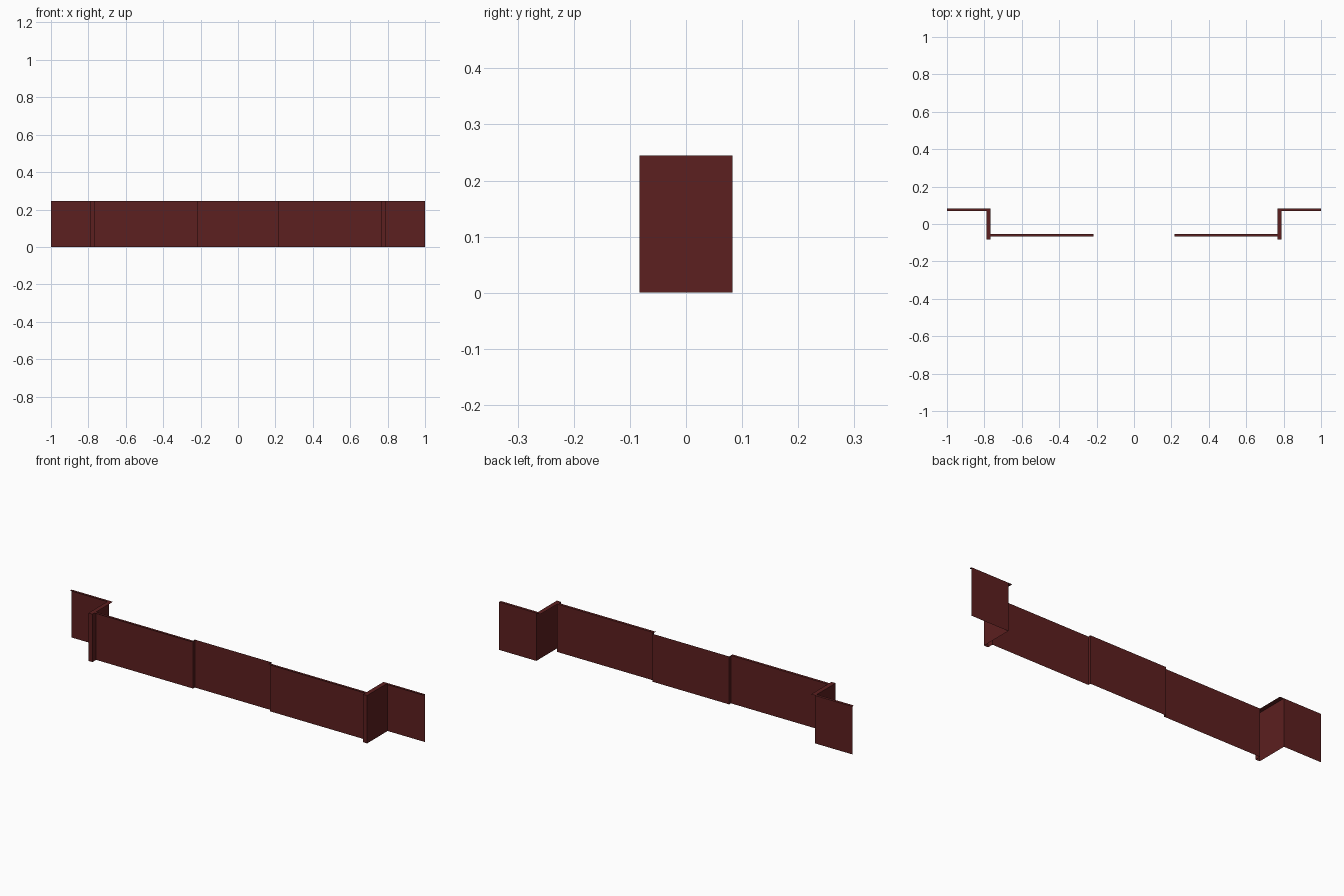
import bpy

if "Cube" in bpy.data.objects:
    bpy.data.objects.remove(bpy.data.objects["Cube"])

H = 0.245               # wall height
X_IN, X_OUT = 0.766, 0.789   # return post, inner and outer side
X_GAP = 0.217           # half width of the centre recess
Y_BACK, Y_FRONT = 0.083, -0.083
Y_PANEL, Y_CENTRE = -0.053, -0.039
TRIM = 0.0135           # depth of the top ledges

maroon = bpy.data.materials.new("dark maroon")
maroon.diffuse_color = (0.107, 0.014, 0.014, 1)
maroon.use_nodes = True
maroon.node_tree.nodes["Principled BSDF"].inputs["Base Color"].default_value = maroon.diffuse_color


def add_mesh(name, verts, faces):
    mesh = bpy.data.meshes.new(name)
    mesh.from_pydata(verts, [], faces)
    mesh.materials.append(maroon)
    obj = bpy.data.objects.new(name, mesh)
    bpy.context.collection.objects.link(obj)
    return obj


def sheet(name, plan):
    """Thin upright wall following a plan line."""
    n = len(plan)
    verts = [(x, y, z) for z in (0, H) for x, y in plan]
    add_mesh(name, verts, [(i, i + 1, i + 1 + n, i + n) for i in range(n - 1)])


def ledge(name, x0, x1, y0, y1):
    """Flat strip along the top of a wall."""
    x0, x1 = sorted((x0, x1))
    add_mesh(name, [(x0, y0, H), (x1, y0, H), (x1, y1, H), (x0, y1, H)],
             [(0, 1, 2, 3)])


# mirrored walls and top ledges on either side of the centre
for side, s in (("left", -1), ("right", 1)):
    sheet(side + "_outer_wing", [(s, Y_BACK), (s * X_OUT, Y_BACK)])
    sheet(side + "_return_post", [(s * X_OUT, Y_BACK), (s * X_OUT, Y_FRONT),
                                  (s * X_IN, Y_FRONT), (s * X_IN, Y_PANEL)])
    sheet(side + "_front_panel", [(s * X_IN, Y_PANEL), (s * X_GAP, Y_PANEL),
                                  (s * X_GAP, Y_CENTRE)])
    ledge(side + "_wing_ledge", s * X_OUT, s, Y_BACK - TRIM, Y_BACK)
    ledge(side + "_return_ledge", s * X_IN, s * X_OUT, Y_FRONT, Y_BACK)
    ledge(side + "_panel_ledge", s * X_GAP, s * X_IN, Y_PANEL - TRIM, Y_PANEL)

# recessed centre wall
sheet("centre_panel", [(-X_GAP, Y_CENTRE), (X_GAP, Y_CENTRE)])
